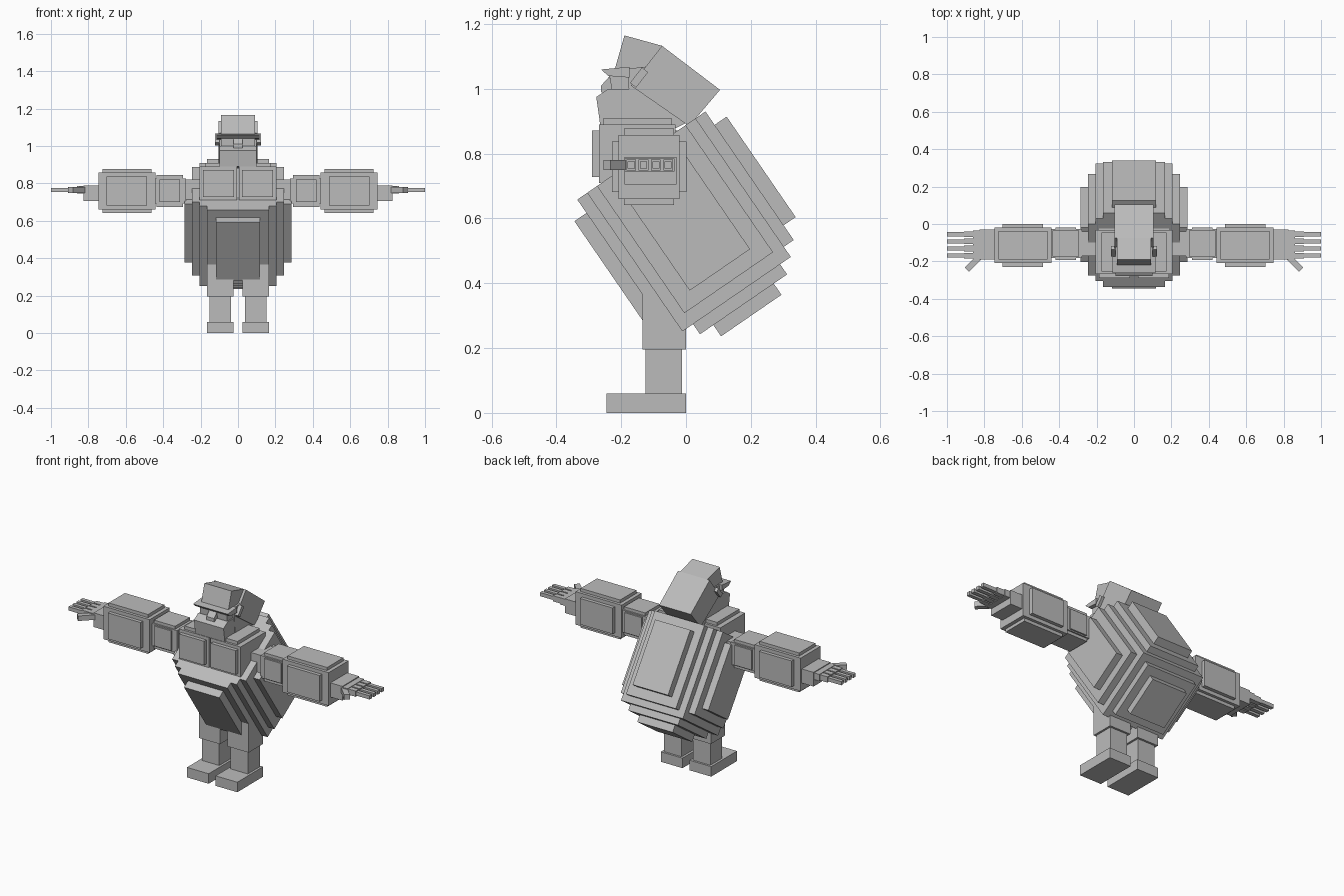
import bpy, bmesh
from math import radians
from mathutils import Matrix, Vector

cube = bpy.data.objects.get("Cube")
if cube:
    bpy.data.objects.remove(cube)

grey = bpy.data.materials.new("plain_grey")
grey.use_nodes = True
GREY = (0.5, 0.5, 0.5, 1)
grey.diffuse_color = GREY
grey.node_tree.nodes["Principled BSDF"].inputs["Base Color"].default_value = GREY


def finish(name, bm):
    bmesh.ops.recalc_face_normals(bm, faces=bm.faces)
    mesh = bpy.data.meshes.new(name)
    bm.to_mesh(mesh)
    bm.free()
    mesh.materials.append(grey)
    obj = bpy.data.objects.new(name, mesh)
    bpy.context.collection.objects.link(obj)
    return obj


def add_box(bm, centre, half, turn=Matrix()):
    size = Matrix.Diagonal((*[2 * h for h in half], 1))
    bmesh.ops.create_cube(bm, size=1, matrix=Matrix.Translation(centre) @ turn @ size)


def blocks(name, centre, halves, turn=Matrix()):
    """Boxes of different proportions sharing a centre, giving stepped edges."""
    bm = bmesh.new()
    for half in halves:
        add_box(bm, centre, half, turn)
    return finish(name, bm)


def span(name, x, y, z):
    """Single box from its ranges."""
    centre = [(a + b) / 2 for a, b in (x, y, z)]
    return blocks(name, centre, [[abs(b - a) / 2 for a, b in (x, y, z)]])


def prism(name, profile, half):
    """Side profile in y and z, extruded across x."""
    bm = bmesh.new()
    face = bm.faces.new([bm.verts.new((-half, y, z)) for y, z in profile])
    out = bmesh.ops.extrude_face_region(bm, geom=[face])
    verts = [v for v in out["geom"] if isinstance(v, bmesh.types.BMVert)]
    bmesh.ops.translate(bm, verts=verts, vec=(2 * half, 0, 0))
    return finish(name, bm)


# Leaning torso: stepped boxes given as half width, half depth, bottom, top
lean = Matrix.Rotation(radians(34.5), 4, "X")
middle = Vector((0, -0.003, 0.598))
bm = bmesh.new()
for w, d, low, high in [(.117, .285, -.188, .188), (.165, .24, -.243, .238),
                        (.205, .203, -.281, .238), (.165, .163, -.319, .2),
                        (.117, .113, -.361, .2), (.245, .166, -.238, .238),
                        (.286, .113, -.19, .19)]:
    offset = lean @ Vector((0, 0, (low + high) / 2))
    add_box(bm, middle + offset, (w, d, (high - low) / 2), lean)
finish("torso", bm)

# Head
prism("back_hair", [(-.074, 1.133), (.105, .997), (.01, .885), (-.17, 1.01)], .105)
prism("front_hair", [(-.19, 1.165), (-.074, 1.133), (-.11, 1.0), (-.22, 1.06)], .09)
prism("head_sides", [(-.18, 1.062), (-.07, 1.075), (-.05, .95), (-.01, .965),
                     (0, .895), (-.03, .88), (-.17, .88)], .1)
prism("face", [(-.235, 1.06), (-.15, 1.065), (-.15, .88), (-.225, .9)], .09)
prism("muzzle", [(-.24, 1.0), (-.15, 1.0), (-.15, .88), (-.265, .89), (-.277, .975)], .098)
prism("brow", [(-.262, 1.06), (-.175, 1.068), (-.175, 1.035), (-.24, 1.04)], .115)
prism("nose", [(-.235, 1.04), (-.225, .98), (-.262, .99), (-.262, 1.01)], .025)

for side, s in (("left", 1), ("right", -1)):
    # Chest
    blocks(side + "_chest", (s * .105, -.15, .8),
           [(.1, .118, .09), (.07, .105, .11), (.083, .14, .072)])

    # Ear
    blocks(side + "_ear", (s * .11, -.145, 1.035), [(.012, .012, .03)],
           Matrix.Rotation(radians(-38), 4, "X"))

    # Arm
    blocks(side + "_upper_arm", (s * .365, -.105, .76),
           [(.07, .07, .085), (.088, .078, .067), (.056, .087, .06)])
    span(side + "_shoulder", (s * .18, s * .3), (-.17, -.04), (.7, .82))
    blocks(side + "_forearm", (s * .594, -.114, .759),
           [(.131, .077, .118), (.153, .094, .099), (.108, .115, .078)])

    # Hand with four two-part fingers and a slanting thumb
    span(side + "_palm", (s * .735, s * .825), (-.19, -.03), (.705, .79))
    span(side + "_knuckles", (s * .82, s * .86), (-.19, -.035), (.745, .785))
    for i in range(4):
        y = -.169 + .038 * i
        span(f"{side}_finger_{i + 1}", (s * .855, s * .91), (y - .015, y + .015), (.748, .782))
        span(f"{side}_fingertip_{i + 1}", (s * .9, s), (y - .011, y + .011), (.754, .776))
    blocks(side + "_thumb", (s * .855, -.205, .765), [(.055, .016, .015)],
           Matrix.Rotation(radians(-45 * s), 4, "Z"))

    # Leg
    x = s * .095
    span(side + "_thigh", (x - .07, x + .07), (-.135, 0), (.195, .48))
    span(side + "_shin", (x - .058, x + .058), (-.125, -.012), (.05, .2))
    span(side + "_foot", (x - .072, x + .072), (-.245, 0), (0, .06))
